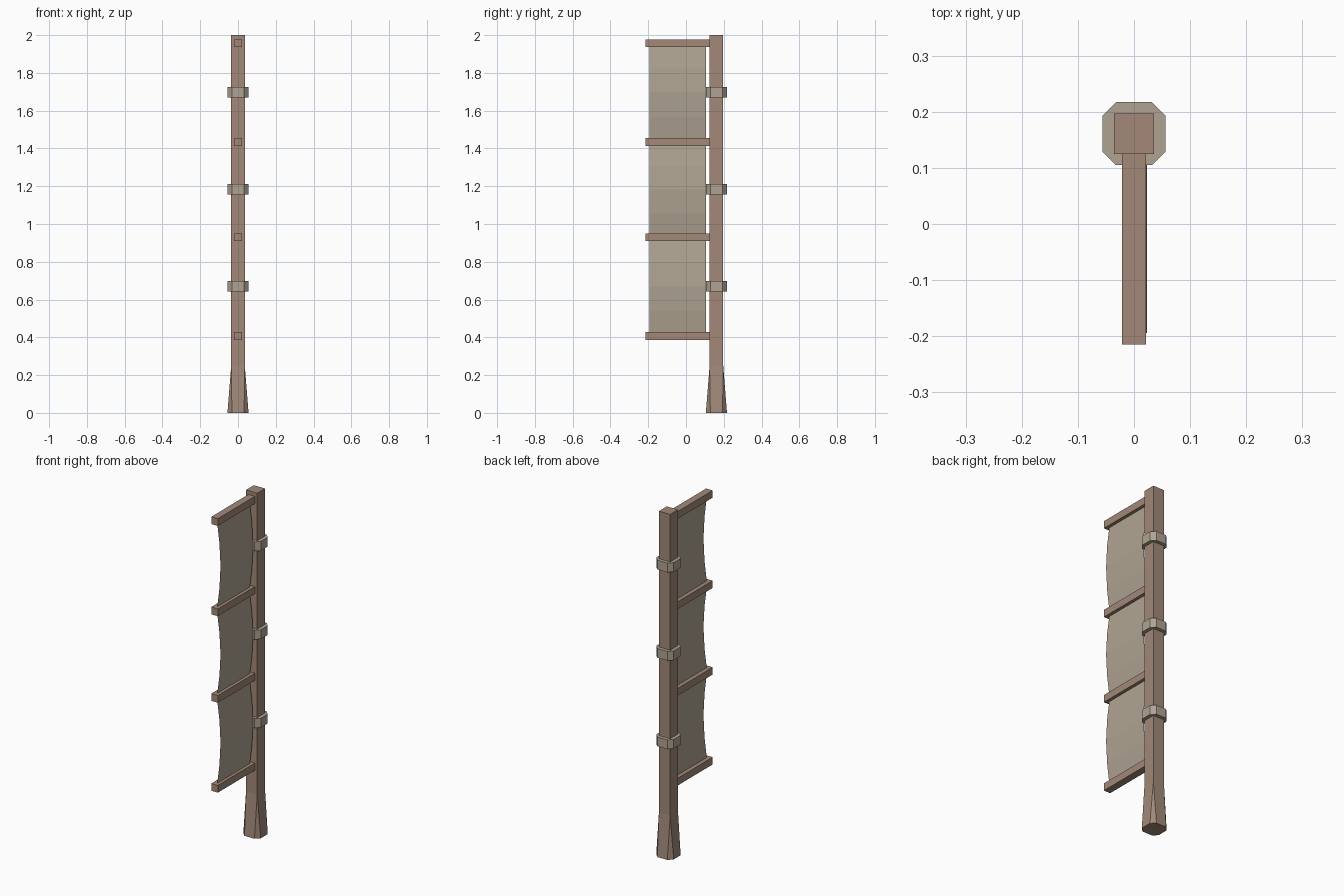
import bpy, bmesh, math

if "Cube" in bpy.data.objects:
    bpy.data.objects.remove(bpy.data.objects["Cube"])

POST_Y = 0.161


def material(name, rgb):
    m = bpy.data.materials.new(name)
    m.diffuse_color = (*rgb, 1)
    m.use_nodes = True
    m.node_tree.nodes["Principled BSDF"].inputs["Base Color"].default_value = m.diffuse_color
    return m


wood = material("wood", (0.36, 0.25, 0.19))
fabric = material("fabric", (0.43, 0.37, 0.29))


def finish(name, bm, mat, closed=True):
    if closed:
        bmesh.ops.recalc_face_normals(bm, faces=bm.faces)
    me = bpy.data.meshes.new(name)
    bm.to_mesh(me)
    bm.free()
    me.materials.append(mat)
    ob = bpy.data.objects.new(name, me)
    bpy.context.collection.objects.link(ob)
    return ob


def octagon(bm, z, r=0.056, c=0.032):
    pts = [(r, -c), (r, c), (c, r), (-c, r), (-r, c), (-r, -c), (-c, -r), (c, -r)]
    return [bm.verts.new((x, POST_Y + y, z)) for x, y in pts]


def bridge(bm, a, b):
    n = len(a)
    for i in range(n):
        j = (i + 1) % n
        bm.faces.new((a[i], a[j], b[j], b[i]))


# Post: square shaft flaring into an octagonal foot
bm = bmesh.new()
foot = octagon(bm, 0)
h = 0.036
square = [(h, h), (-h, h), (-h, -h), (h, -h)]
low, top = [[bm.verts.new((x, POST_Y + y, z)) for x, y in square] for z in (0.25, 2.0)]
for k in range(4):
    a, b, c = (foot[(2 * k + i) % 8] for i in (1, 2, 3))
    bm.faces.new((a, b, low[k]))
    bm.faces.new((b, c, low[(k + 1) % 4], low[k]))
bridge(bm, low, top)
bm.faces.new(top)
bm.faces.new(foot)
finish("post", bm, wood)

# Octagonal bands around the post
for i, z in enumerate((0.67, 1.184, 1.697)):
    bm = bmesh.new()
    a, b = octagon(bm, z - 0.027), octagon(bm, z + 0.027)
    bridge(bm, a, b)
    bm.faces.new(a)
    bm.faces.new(b)
    finish(f"band_{i + 1}", bm, fabric)

# Cross bars reaching forward from the post
bars = (0.408, 0.93, 1.433, 1.957)
for i, z in enumerate(bars):
    bm = bmesh.new()
    bmesh.ops.create_cube(bm, size=1)
    for v in bm.verts:
        v.co = (v.co.x * 0.042, v.co.y * 0.341 - 0.0445, v.co.z * 0.042 + z)
    finish(f"cross_bar_{i + 1}", bm, wood)

# Cloth panels, each bulging sideways between two bars
STEPS = 4
for i, (z0, z1) in enumerate(zip(bars, bars[1:])):
    bm = bmesh.new()
    rows = []
    for s in range(STEPS + 1):
        t = s / STEPS
        x = 0.0235 * math.sin(math.pi * t)
        z = z0 + (z1 - z0) * t
        rows.append([bm.verts.new((x, y, z)) for y in (-0.194, 0.105)])
    for a, b in zip(rows, rows[1:]):
        bm.faces.new((a[0], a[1], b[1], b[0]))
    finish(f"cloth_panel_{i + 1}", bm, fabric, closed=False)
